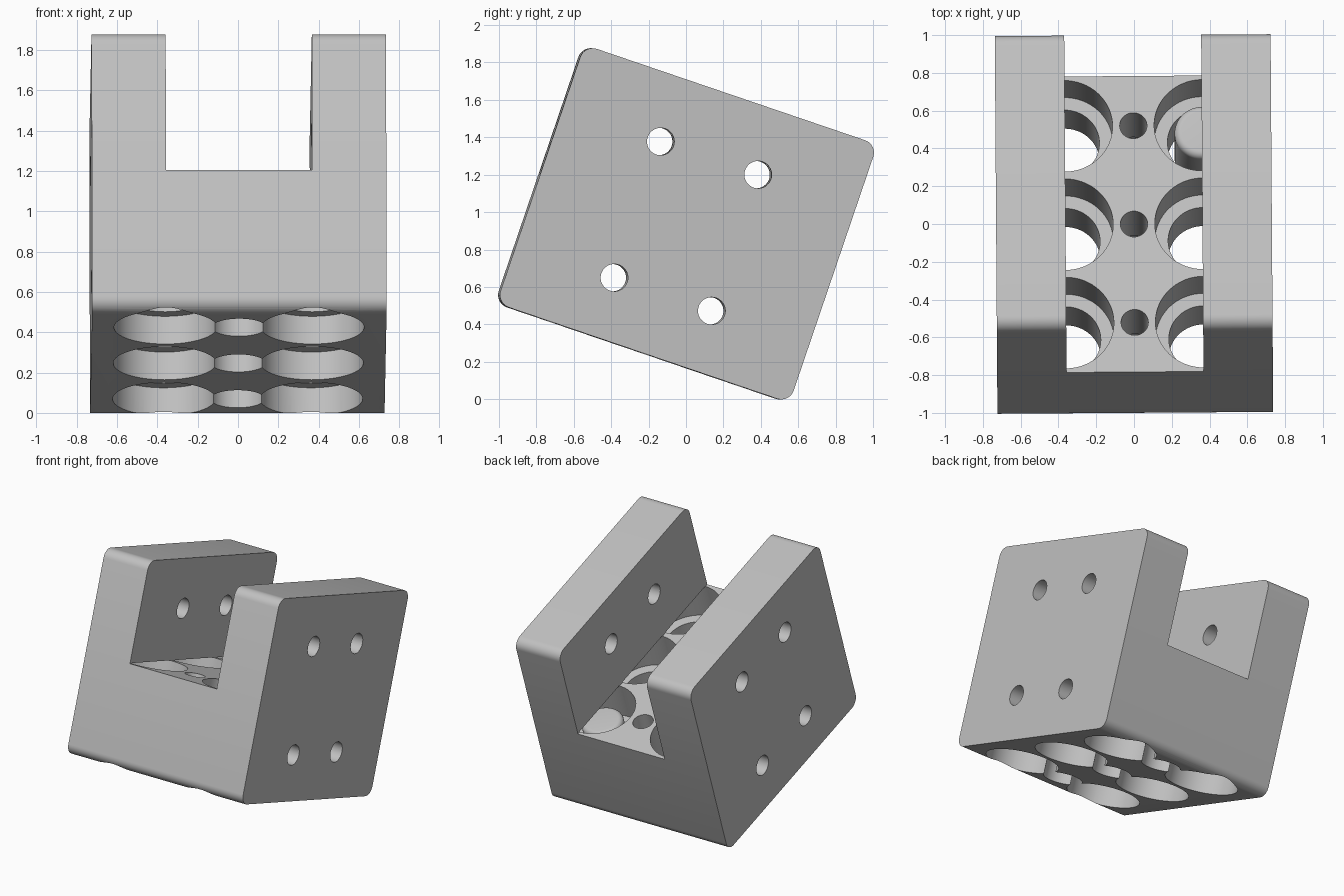
import bpy, bmesh, math
from mathutils import Matrix, Vector

if "Cube" in bpy.data.objects:
    bpy.data.objects.remove(bpy.data.objects["Cube"])

grey = bpy.data.materials.new("plain grey")
grey.use_nodes = True
colour = (0.53, 0.53, 0.53, 1)
grey.diffuse_color = colour
grey.node_tree.nodes["Principled BSDF"].inputs["Base Color"].default_value = colour

LENGTH, WIDTH, HEIGHT = 1.655, 1.46, 1.46
PITCH = 0.55
TILT, YAW = math.radians(-18.8), math.radians(0.4)


def finish(name, bm):
    bmesh.ops.recalc_face_normals(bm, faces=bm.faces)
    mesh = bpy.data.meshes.new(name)
    bm.to_mesh(mesh)
    bm.free()
    mesh.materials.append(grey)
    ob = bpy.data.objects.new(name, mesh)
    bpy.context.collection.objects.link(ob)
    return ob


def box(name, size, centre=(0, 0, 0), corner=0):
    """Box whose edges along x can be rounded."""
    bm = bmesh.new()
    bmesh.ops.create_cube(bm, size=1)
    bmesh.ops.scale(bm, vec=size, verts=bm.verts)
    if corner:
        edges = [e for e in bm.edges
                 if abs(e.verts[0].co.x - e.verts[1].co.x) > size[0] / 2]
        bmesh.ops.bevel(bm, geom=edges, offset=corner, segments=8,
                        profile=0.5, affect='EDGES')
    bmesh.ops.translate(bm, vec=centre, verts=bm.verts)
    return finish(name, bm)


def turned(name, profile, centre, axis='Z', sides=64):
    """Closed solid turned from (radius, height) points."""
    bm = bmesh.new()
    rings = []
    for r, h in profile:
        rings.append([bm.verts.new((r * math.cos(a), r * math.sin(a), h))
                      for a in (math.tau * i / sides for i in range(sides))])
    for low, high in zip(rings, rings[1:]):
        for i in range(sides):
            j = (i + 1) % sides
            bm.faces.new((low[i], low[j], high[j], high[i]))
    bm.faces.new(rings[0])
    bm.faces.new(rings[-1])
    if axis == 'X':
        bm.transform(Matrix.Rotation(math.pi / 2, 4, 'Y'))
    bmesh.ops.translate(bm, vec=Vector(centre), verts=bm.verts)
    return finish(name, bm)


def cut(target, cutter):
    mod = target.modifiers.new("cut", 'BOOLEAN')
    mod.operation = 'DIFFERENCE'
    mod.solver = 'EXACT'
    mod.object = cutter
    bpy.context.view_layer.objects.active = target
    bpy.ops.object.modifier_apply(modifier=mod.name)
    bpy.data.objects.remove(cutter)


def place(ob):
    """Smooth the curved faces and tip the part into its resting pose."""
    ob.data.shade_smooth()
    ob.data.set_sharp_from_angle(angle=math.radians(30))
    ob.rotation_euler = (TILT, 0, YAW)
    ob.location.z = 0.9375


# Forked block with an open channel along its length
block = box("forked_block", (WIDTH, LENGTH, HEIGHT), corner=0.07)
cut(block, box("channel_cutter", (0.725, 2.2, 1), (0, 0, 0.5)))

# Stepped bores in the base: two wide rows and one narrow row
wide = [(0.255, -0.9), (0.255, -0.585), (0.185, -0.585),
        (0.185, -0.28), (0.255, -0.28), (0.255, 0.004)]
narrow = [(0.135, -0.9), (0.135, -0.4), (0.072, -0.4), (0.072, 0.1)]
for row in (-1, 0, 1):
    for side in (-1, 0, 1):
        cut(block, turned("bore_cutter", wide if side else narrow,
                          (side * 0.365, row * PITCH, 0)))

# Cross holes through both walls and the base
for y in (-PITCH / 2, PITCH / 2):
    for z in (0.371, -0.398):
        cut(block, turned("cross_hole_cutter", [(0.073, -1), (0.073, 1)],
                          (0, y, z), axis='X'))
place(block)

# Round-nosed pin standing in the rear left bore
nose = [(0.11 + 0.037 * math.cos(a), -0.137 + 0.037 * math.sin(a))
        for a in (math.pi / 2 * i / 6 for i in range(7))]
pin = turned("pin", [(0.147, -0.58)] + nose, (0.365, PITCH, 0))
place(pin)
